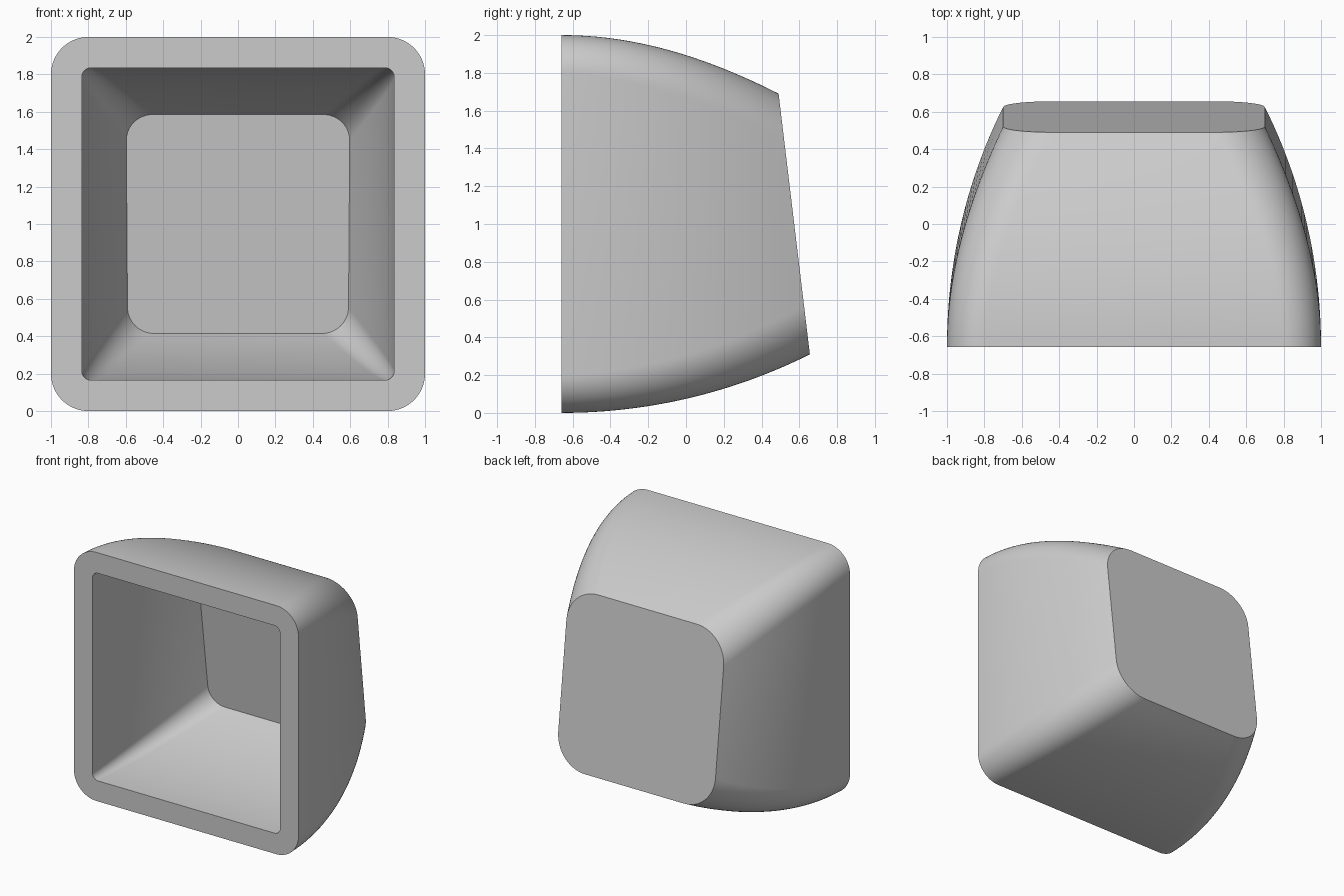
import bpy
import bmesh
import math

cube = bpy.data.objects.get("Cube")
if cube:
    bpy.data.objects.remove(cube, do_unlink=True)

grey = bpy.data.materials.new("light grey")
grey.use_nodes = True
colour = (0.6, 0.6, 0.6, 1)
grey.diffuse_color = colour
grey.node_tree.nodes["Principled BSDF"].inputs["Base Color"].default_value = colour

FRONT_Y = -0.658
STEPS = 24
CORNER_STEPS = 14


def rounded_square(half_x, half_z, radius):
    """Outline points of a rounded rectangle about the origin."""
    points = []
    for corner, (sx, sz) in enumerate([(1, 1), (-1, 1), (-1, -1), (1, -1)]):
        for i in range(CORNER_STEPS + 1):
            a = math.pi / 2 * (corner + i / CORNER_STEPS)
            points.append((sx * (half_x - radius) + radius * math.cos(a),
                           sz * (half_z - radius) + radius * math.sin(a)))
    return points


def loft(bm, front, back, back_y, slope, taper=0.0):
    """Bulging wall from an upright front outline to a tilted back outline."""
    rings = []
    for step in range(STEPS + 1):
        t = step / STEPS
        size = [f + (b - f) * t * t for f, b in zip(front[:2], back[:2])]
        radius = front[2] + (back[2] - front[2]) * t
        ring = []
        for x, z in rounded_square(*size, radius):
            y = FRONT_Y + (back_y - slope * z - FRONT_Y) * t
            ring.append(bm.verts.new((x * (1 + taper * z * t), y, z + 1)))
        rings.append(ring)
    for r0, r1 in zip(rings, rings[1:]):
        bridge(bm, r0, r1)
    bm.faces.new(rings[-1])
    return rings[0]


def bridge(bm, r0, r1):
    n = len(r0)
    for i in range(n):
        j = (i + 1) % n
        bm.faces.new((r0[i], r0[j], r1[j], r1[i]))


bm = bmesh.new()
# Outer wall and tilted back
outer_rim = loft(bm, (1, 1, 0.2), (0.7, 0.69, 0.26), 0.573, 0.12)
# Hollow inside with its own tilted end
inner_rim = loft(bm, (0.835, 0.835, 0.05), (0.594, 0.585, 0.14), 0.406, 0.12, 0.012)
# Flat front rim
bridge(bm, outer_rim, inner_rim)
bmesh.ops.recalc_face_normals(bm, faces=bm.faces)

mesh = bpy.data.meshes.new("hollow_housing")
bm.to_mesh(mesh)
bm.free()
mesh.materials.append(grey)
housing = bpy.data.objects.new("hollow_housing", mesh)
bpy.context.collection.objects.link(housing)

bpy.ops.object.select_all(action='DESELECT')
housing.select_set(True)
bpy.context.view_layer.objects.active = housing
bpy.ops.object.shade_smooth_by_angle(angle=math.radians(35))
